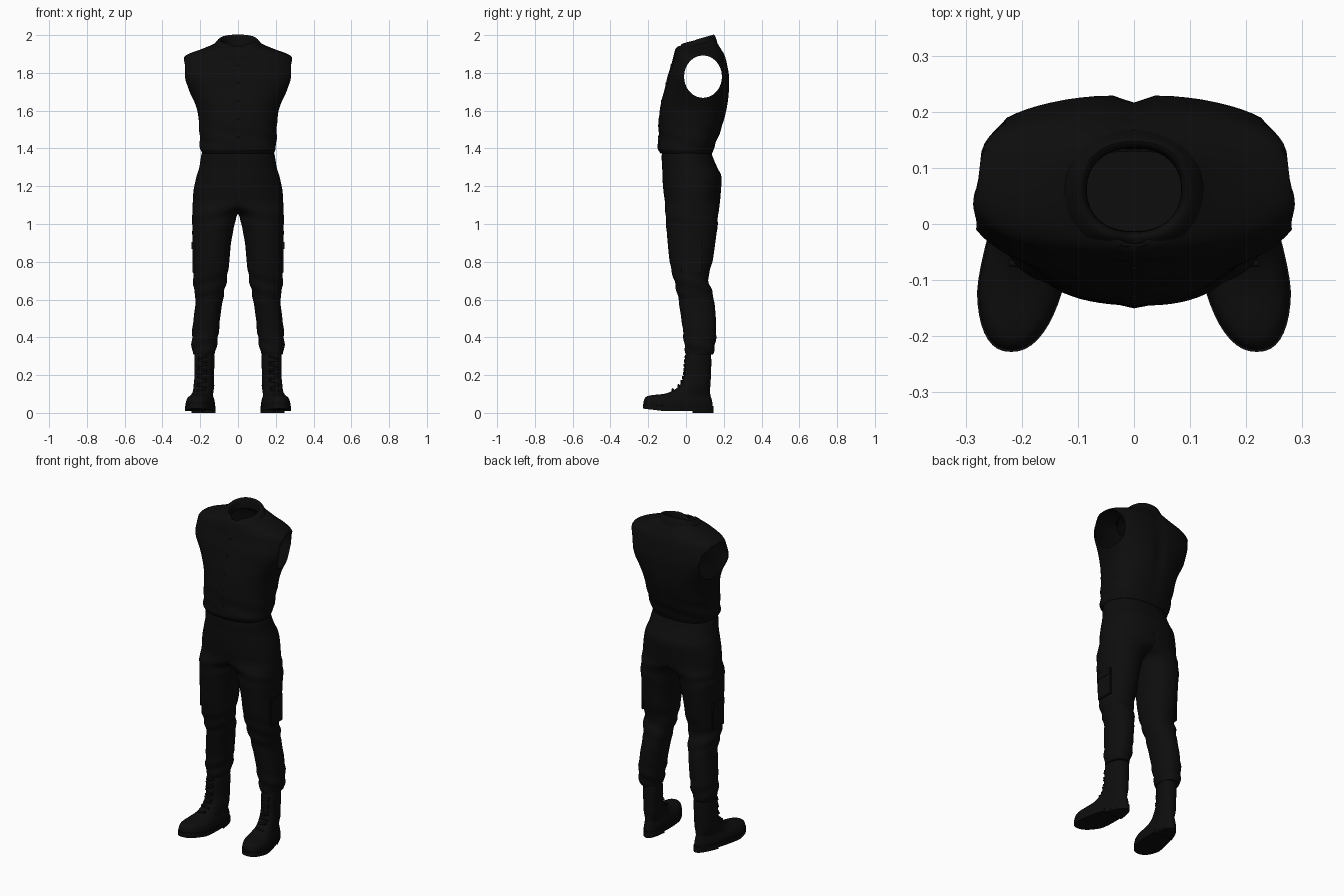
import bpy, bmesh, math
from mathutils import Matrix, Vector

if "Cube" in bpy.data.objects:
    bpy.data.objects.remove(bpy.data.objects["Cube"], do_unlink=True)

black = bpy.data.materials.new("black_cloth")
black.use_nodes = True
black.diffuse_color = (.004, .004, .004, 1)
black.node_tree.nodes["Principled BSDF"].inputs["Base Color"].default_value = black.diffuse_color


def finish(bm, name, mirror=False, thickness=0):
    """Turn a bmesh into a smooth shaded, optionally mirrored, object."""
    bmesh.ops.recalc_face_normals(bm, faces=bm.faces)
    mesh = bpy.data.meshes.new(name)
    bm.to_mesh(mesh)
    bm.free()
    mesh.materials.append(black)
    obj = bpy.data.objects.new(name, mesh)
    bpy.context.collection.objects.link(obj)
    bpy.ops.object.select_all(action="DESELECT")
    obj.select_set(True)
    bpy.context.view_layer.objects.active = obj
    bpy.ops.object.shade_smooth_by_angle(angle=math.radians(50))
    if thickness:
        shell = obj.modifiers.new("shell", "SOLIDIFY")
        shell.thickness = thickness
        shell.offset = 0
    if mirror:
        obj.modifiers.new("mirror", "MIRROR")
    return obj


def catmull(rows, steps):
    """Smoothly interpolate the rows of a section table."""
    out = []
    for i in range(len(rows) - 1):
        a, b, c, d = (rows[max(0, min(len(rows) - 1, i + k))] for k in (-1, 0, 1, 2))
        for s in range(steps):
            t = s / steps
            out.append([.5 * (2 * q + (r - p) * t + (2 * p - 5 * q + 4 * r - u) * t * t
                              + (3 * q - p - 3 * r + u) * t ** 3)
                        for p, q, r, u in zip(a, b, c, d)])
    return out + [list(rows[-1])]


def loft(rows, tweak=None, power=2.2, steps=4, segments=48, cap=True):
    """Loft rings given as (z, centre x, half width, front y, back y, tilt)."""
    bm = bmesh.new()
    rings = []
    for z, cx, hx, y0, y1, tilt in catmull([tuple(r) + (0,) * (6 - len(r)) for r in rows], steps):
        ring = []
        for k in range(segments):
            a = math.tau * k / segments
            c, s = math.cos(a), math.sin(a)
            u = math.copysign(abs(c) ** (2 / power), c)
            v = math.copysign(abs(s) ** (2 / power), s)
            co = Vector((cx + hx * u, (y0 + y1) / 2 + (y1 - y0) / 2 * v, z + tilt * v))
            ring.append(bm.verts.new(tweak(co, a) if tweak else co))
        rings.append(ring)
    for lo, hi in zip(rings, rings[1:]):
        for k in range(segments):
            j = (k + 1) % segments
            bm.faces.new((lo[k], lo[j], hi[j], hi[k]))
    if cap:
        bm.faces.new(rings[0])
        bm.faces.new(rings[-1])
    return bm


def bump(value, centre, width):
    return math.exp(-((value - centre) / width) ** 2)


def front_at(rows, z):
    """Front y of a section table at a height."""
    for a, b in zip(rows, rows[1:]):
        if min(a[0], b[0]) <= z <= max(a[0], b[0]):
            return a[3] + (b[3] - a[3]) * (z - a[0]) / (b[0] - a[0])


# Sleeveless shirt: hollow shell with a placket, a spine groove and waist folds
shirt_rows = [
    (1.375, 0, .186, -.128, .135), (1.4, 0, .197, -.143, .145), (1.44, 0, .2, -.138, .16),
    (1.52, 0, .203, -.138, .19), (1.6, 0, .212, -.131, .212), (1.66, 0, .234, -.12, .222),
    (1.71, 0, .262, -.106, .226), (1.78, 0, .302, -.09, .226), (1.85, 0, .296, -.068, .214),
    (1.89, 0, .275, -.058, .203), (1.92, 0, .2, -.05, .187), (1.945, 0, .135, -.04, .165, .01),
    (1.96, 0, .1, -.03, .148, .02)]


def shirt_shape(co, a):
    fold = .003 * math.sin(co.z * 70 + 3 * a) * bump(co.z, 1.46, .08)
    co.x += fold * math.cos(a)
    co.y += fold * math.sin(a)
    if math.sin(a) > 0:
        co.y -= .015 * bump(co.x, 0, .022) * bump(co.z, 1.7, .2)
    elif abs(co.x) < .016:
        co.y -= .005
    return co


shirt = finish(loft(shirt_rows, shirt_shape, 2.4, segments=72, cap=False), "shirt", thickness=.006)

# Arm holes
bm = bmesh.new()
bmesh.ops.create_cone(bm, cap_ends=True, segments=48, radius1=1, radius2=1, depth=1,
                      matrix=Matrix.Translation((0, .09, 1.78)) @ Matrix.Diagonal((1, .1, .112, 1))
                      @ Matrix.Rotation(math.pi / 2, 4, "Y"))
cutter = finish(bm, "arm_hole_cutter")
cutter.hide_render = True
cut = shirt.modifiers.new("arm_holes", "BOOLEAN")
cut.object = cutter
cut.operation = "DIFFERENCE"
cut.solver = "EXACT"
bpy.context.view_layer.objects.active = shirt
for modifier in [m.name for m in shirt.modifiers]:
    bpy.ops.object.modifier_apply(modifier=modifier)
bpy.data.objects.remove(cutter, do_unlink=True)


# Folded collar with two points and an open throat
def collar_shape(co, a):
    if math.sin(a) < 0:
        outer = max(0, min(1, (abs(co.y) - .02) / .04))
        co.z -= .03 * bump(co.x, 0, .025) + .03 * outer * bump(abs(co.x), .055, .025)
    return co


finish(loft([(1.925, 0, .132, -.064, .166, .022), (1.955, 0, .118, -.047, .158, .022),
             (1.975, 0, .097, -.026, .147, .025), (1.96, 0, .088, -.018, .14, .022),
             (1.92, 0, .087, -.016, .138, .02)], collar_shape, cap=False),
       "collar", thickness=.006)

# Shirt buttons
bm = bmesh.new()
for i in range(5):
    z = 1.46 + i * .095
    bmesh.ops.create_uvsphere(bm, u_segments=12, v_segments=8, radius=.007, matrix=Matrix.Translation(
        (0, front_at(shirt_rows, z) - .007, z)) @ Matrix.Diagonal((1, .5, 1, 1)))
finish(bm, "shirt_buttons")

# Trousers: one half from waist to cuff, mirrored
leg_rows = [
    (1.4, 0, .183, -.122, .13), (1.36, 0, .195, -.129, .14), (1.3, 0, .205, -.126, .165),
    (1.25, 0, .22, -.125, .188), (1.18, 0, .235, -.12, .185), (1.12, .02, .219, -.112, .18),
    (1.08, .09, .152, -.11, .175), (1.05, .122, .12, -.108, .17), (1, .13, .113, -.105, .168),
    (.9, .139, .102, -.097, .155), (.8, .143, .097, -.086, .14), (.72, .147, .09, -.068, .118),
    (.65, .152, .082, -.05, .135), (.6, .152, .072, -.04, .148), (.5, .165, .07, -.025, .158),
    (.4, .175, .07, -.012, .158), (.34, .18, .063, -.008, .152), (.31, .18, .058, 0, .142)]


def leg_shape(co, a):
    crease = bump(co.z, .68, .09) + bump(co.z, .38, .07) + .5 * bump(co.z, 1.02, .06)
    fold = .004 * crease * math.sin(co.z * 75 + 2 * a)
    co.x = max(0, co.x + fold * math.cos(a))
    co.y += fold * math.sin(a)
    return co


bm = loft(leg_rows, leg_shape)
centre = [f for f in bm.faces if all(v.co.x < 1e-5 for v in f.verts)]
bmesh.ops.delete(bm, geom=centre, context="FACES")
bmesh.ops.remove_doubles(bm, verts=bm.verts, dist=1e-5)
finish(bm, "trousers", mirror=True)

# Side pockets on the thighs, each with a flap
for name, z, height, depth in (("thigh_pocket", .82, .16, .012), ("thigh_pocket_flap", .885, .045, .018)):
    bm = bmesh.new()
    bmesh.ops.create_cube(bm, size=1, matrix=Matrix.Translation((.236, .03, z))
                          @ Matrix.Diagonal((depth, .11, height, 1)))
    bmesh.ops.bevel(bm, geom=bm.edges[:], offset=.004, segments=2, affect="EDGES")
    finish(bm, name, mirror=True)

# Boots: shaft and foot, splayed outward with a narrow heel
boot_rows = [
    (.025, .178, .076, -.22, .14), (.05, .178, .078, -.224, .14), (.075, .178, .072, -.21, .135),
    (.09, .178, .063, -.17, .13), (.105, .178, .058, -.1, .128), (.13, .178, .054, -.05, .128),
    (.16, .178, .052, -.025, .13), (.2, .178, .05, -.01, .132), (.28, .178, .052, -.004, .134),
    (.34, .178, .048, .008, .128)]


def boot_shape(co, a):
    low = max(0, min(1, (.14 - co.z) / .06))
    narrow = 1 - 1.3 * max(0, co.y + .12) * low
    co.x = .178 + (co.x - .178) * narrow - .14 * (co.y - .065)
    co.z += .012 * low * max(0, -co.y - .12) / .1
    return co


def heel_shape(co, a):
    co.y = max(co.y, .035)
    return boot_shape(co, a)


finish(loft(boot_rows, boot_shape, 2.3), "boots", mirror=True)
sole = [(z, .178, .081, -.228, .145) for z in (.01, .036)]
finish(loft(sole, boot_shape, 2.3, steps=1), "soles", mirror=True)
heel = [(z, .178, .079, -.228, .146) for z in (0, .03)]
finish(loft(heel, heel_shape, 2.3, steps=1), "heels", mirror=True)

# Boot laces, tilted to and fro up the shaft
bm = bmesh.new()
for i in range(9):
    z = .12 + i * .022
    y = front_at(boot_rows, z)
    bmesh.ops.create_cone(bm, cap_ends=True, segments=10, radius1=.006, radius2=.006, depth=.05,
                          matrix=Matrix.Translation((.178 - .14 * (y - .065), y, z))
                          @ Matrix.Rotation(math.pi / 2 + (-1) ** i * .2, 4, "Y"))
finish(bm, "boot_laces", mirror=True)
